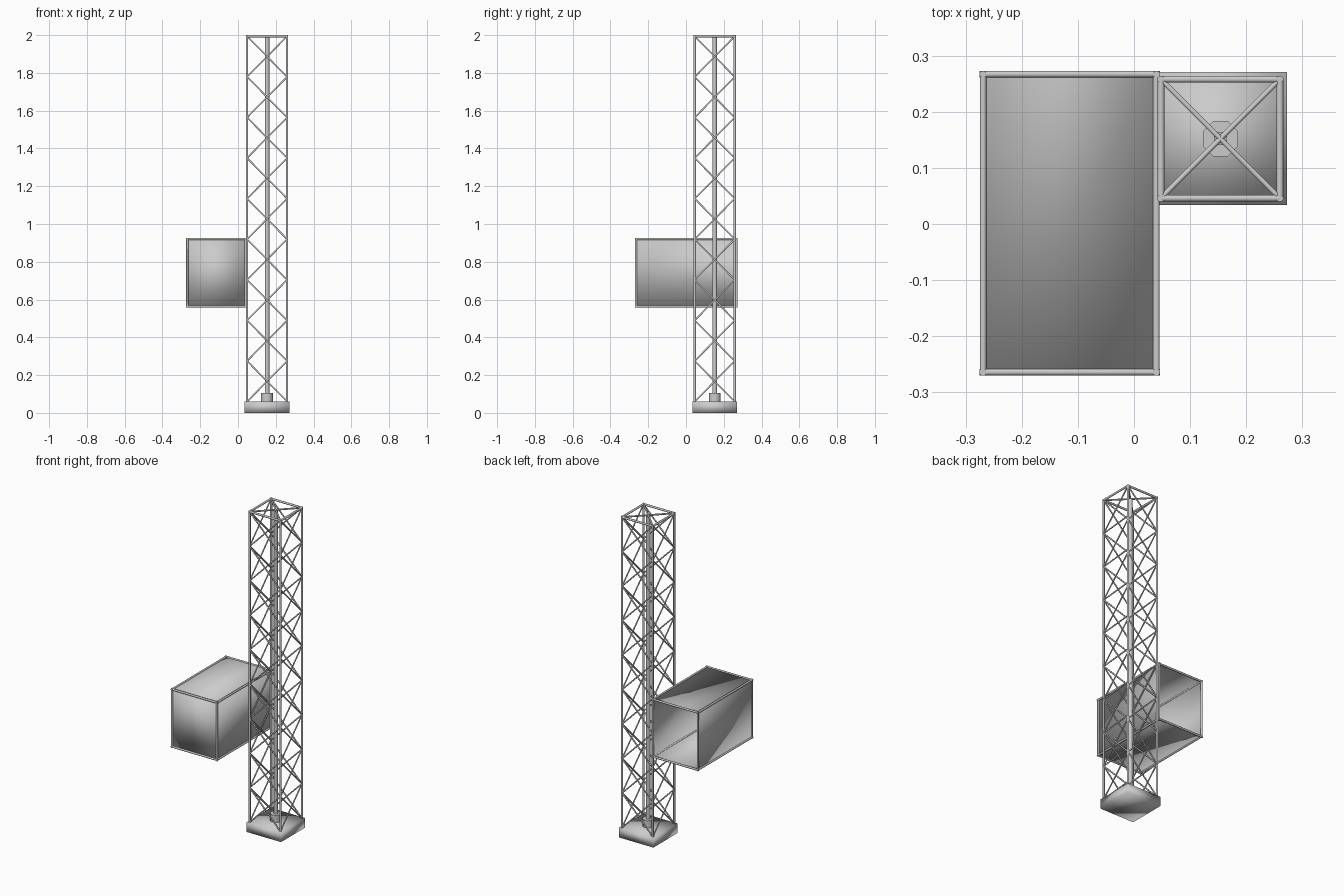
import bpy, bmesh, math
from mathutils import Vector, Matrix

if "Cube" in bpy.data.objects:
    bpy.data.objects.remove(bpy.data.objects["Cube"])

CX, CY = 0.154, 0.152      # tower axis
H = 0.106                  # half spacing of tower legs
Z0, Z1 = 0.06, 1.994       # lattice bottom and top
LEVELS = 9


def finish(name, bm, angle=None):
    me = bpy.data.meshes.new(name)
    bm.to_mesh(me)
    bm.free()
    ob = bpy.data.objects.new(name, me)
    bpy.context.collection.objects.link(ob)
    bpy.context.view_layer.objects.active = ob
    bpy.ops.object.select_all(action='DESELECT')
    ob.select_set(True)
    if angle is None:
        bpy.ops.object.shade_smooth()
    else:
        bpy.ops.object.shade_smooth_by_angle(angle=math.radians(angle))
    return ob


def rod(bm, a, b, r, sides=8):
    a, b = Vector(a), Vector(b)
    d = b - a
    rot = d.to_track_quat('Z', 'Y').to_matrix().to_4x4()
    mat = Matrix.Translation((a + b) / 2) @ rot @ Matrix.Rotation(math.pi / sides, 4, 'Z')
    bmesh.ops.create_cone(bm, cap_ends=True, segments=sides, radius1=r, radius2=r,
                          depth=d.length, matrix=mat)


def box(bm, lo, hi):
    lo, hi = Vector(lo), Vector(hi)
    mat = Matrix.Translation((lo + hi) / 2) @ Matrix.Diagonal((*(hi - lo), 1))
    return bmesh.ops.create_cube(bm, size=1, matrix=mat)


# Base block, softly shaded across its edges
bm = bmesh.new()
box(bm, (0.035, 0.034, 0), (0.273, 0.271, 0.06))
finish("base_block", bm)

# Socket and central pole
bm = bmesh.new()
rod(bm, (CX, CY, 0.055), (CX, CY, 0.105), 0.034)
finish("pole_socket", bm, 50)
bm = bmesh.new()
rod(bm, (CX, CY, 0.1), (CX, CY, 1.99), 0.0125)
finish("central_pole", bm, 50)

corners = [(CX + sx * H, CY + sy * H) for sx, sy in ((-1, -1), (1, -1), (1, 1), (-1, 1))]
sides = [(corners[i], corners[(i + 1) % 4]) for i in range(4)]

# Corner legs
bm = bmesh.new()
for c in corners:
    rod(bm, (*c, 0.05), (*c, 2.0), 0.0065)
finish("tower_legs", bm, 50)

# Top ring and its cross brace
bm = bmesh.new()
for a, b in sides:
    rod(bm, (*a, Z1), (*b, Z1), 0.0065)
for i in range(2):
    rod(bm, (*corners[i], Z1), (*corners[i + 2], Z1), 0.005)
finish("tower_top_frame", bm, 50)

# Crossed lattice on all four sides
bm = bmesh.new()
step = (Z1 - Z0) / LEVELS
for a, b in sides:
    for i in range(LEVELS):
        lo, hi = Z0 + i * step, Z0 + (i + 1) * step
        rod(bm, (*a, lo), (*b, hi), 0.0045, 6)
        rod(bm, (*b, lo), (*a, hi), 0.0045, 6)
finish("tower_lattice", bm, 65)

# Side box: thin panels, open at the back
lo, hi = Vector((-0.269, -0.264, 0.564)), Vector((0.040, 0.267, 0.921))
bm = bmesh.new()
box(bm, lo, hi)
bm.normal_update()
back = [f for f in bm.faces if f.normal.y > 0.9]
bmesh.ops.delete(bm, geom=back, context='FACES_ONLY')
finish("side_box_panels", bm)

# Side box: edge frame
bm = bmesh.new()
for axis in range(3):
    u, v = [k for k in range(3) if k != axis]
    for pu in (lo[u], hi[u]):
        for pv in (lo[v], hi[v]):
            a, b = Vector(), Vector()
            a[u] = b[u] = pu
            a[v] = b[v] = pv
            a[axis], b[axis] = lo[axis] - 0.006, hi[axis] + 0.006
            rod(bm, a, b, 0.0063)
finish("side_box_frame", bm, 50)
